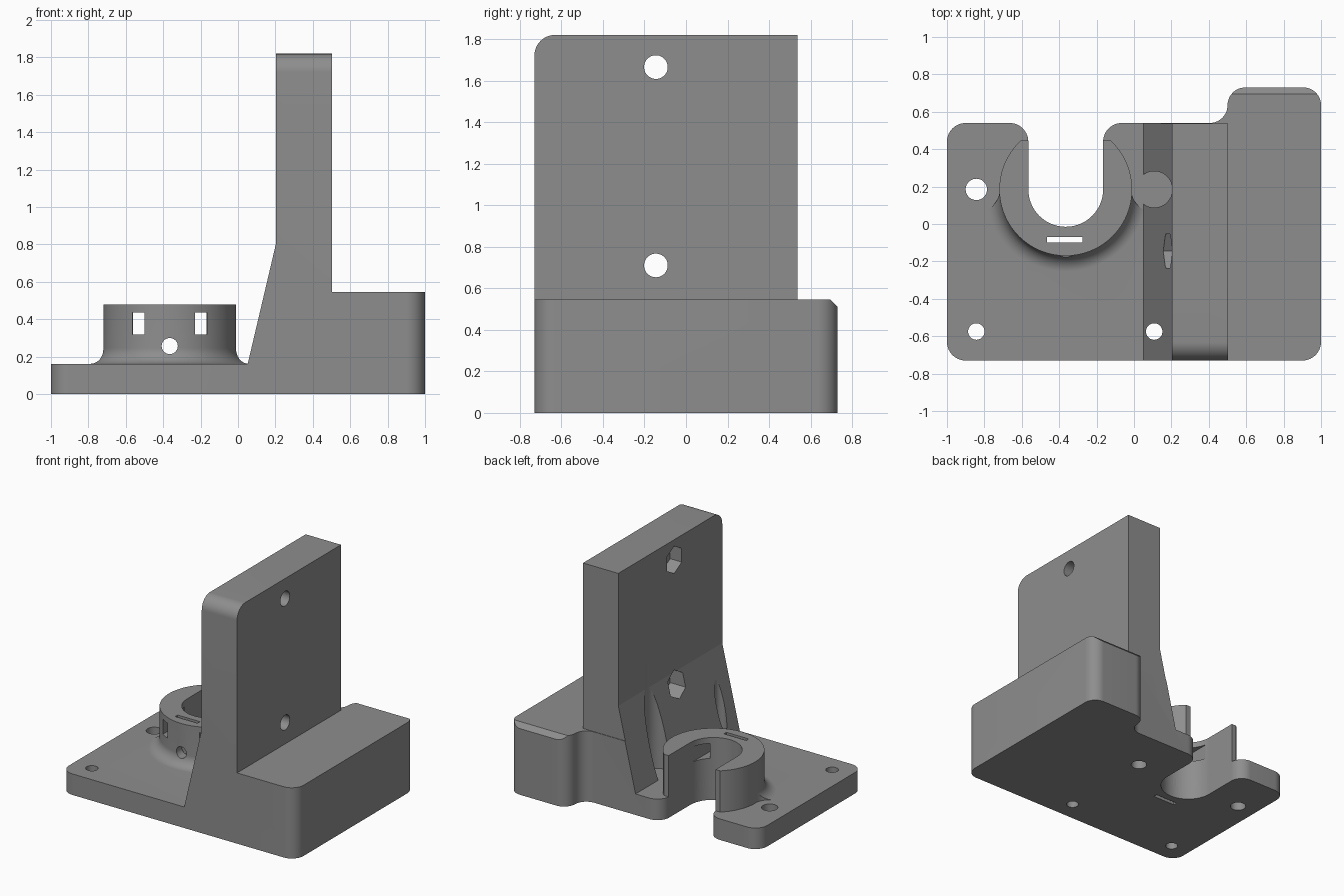
import bpy, bmesh, math
from mathutils import Vector

if "Cube" in bpy.data.objects:
    bpy.data.objects.remove(bpy.data.objects["Cube"])

grey = bpy.data.materials.new("grey plastic")
grey.diffuse_color = (0.27, 0.27, 0.27, 1)
grey.use_nodes = True
grey.node_tree.nodes["Principled BSDF"].inputs["Base Color"].default_value = grey.diffuse_color
CX, CY = -0.365, 0.185          # centre of the U-shaped collar


def rounded(pts, n=14):
    """Outline from (u, v, radius) corners, each turned into an arc."""
    out = []
    for i, (x, y, r) in enumerate(pts):
        p = Vector((x, y))
        if r == 0:
            out.append(p)
            continue
        d1 = (Vector(pts[i - 1][:2]) - p).normalized()
        d2 = (Vector(pts[(i + 1) % len(pts)][:2]) - p).normalized()
        half = d1.angle(d2) / 2
        c = p + (d1 + d2).normalized() * (r / math.sin(half))
        s = p + d1 * (r / math.tan(half)) - c
        e = p + d2 * (r / math.tan(half)) - c
        a0 = math.atan2(s.y, s.x)
        da = (math.atan2(e.y, e.x) - a0 + math.pi) % (2 * math.pi) - math.pi
        for k in range(n + 1):
            a = a0 + da * k / n
            q = c + Vector((math.cos(a), math.sin(a))) * r
            if not out or (q - out[-1]).length > 1e-4:
                out.append(q)
    return out


def make(name, bm):
    bmesh.ops.remove_doubles(bm, verts=bm.verts[:], dist=1e-5)
    bmesh.ops.recalc_face_normals(bm, faces=bm.faces[:])
    me = bpy.data.meshes.new(name)
    bm.to_mesh(me)
    bm.free()
    me.materials.append(grey)
    ob = bpy.data.objects.new(name, me)
    bpy.context.collection.objects.link(ob)
    return ob


def prism(name, pts, axis, lo, hi):
    """Extrude a 2D outline along an axis."""
    place = {'x': lambda u, v, w: (w, u, v),
             'y': lambda u, v, w: (u, w, v),
             'z': lambda u, v, w: (u, v, w)}[axis]
    bm = bmesh.new()
    a = [bm.verts.new(place(p[0], p[1], lo)) for p in pts]
    b = [bm.verts.new(place(p[0], p[1], hi)) for p in pts]
    bm.faces.new(a)
    bm.faces.new(b)
    for i in range(len(a)):
        j = (i + 1) % len(a)
        bm.faces.new((a[i], a[j], b[j], b[i]))
    return make(name, bm)


def rod(name, u, v, r, axis, lo, hi, n=64, turn=0.0):
    pts = [(u + r * math.cos(turn + 2 * math.pi * k / n),
            v + r * math.sin(turn + 2 * math.pi * k / n)) for k in range(n)]
    return prism(name, pts, axis, lo, hi)


def box(name, x0, x1, y0, y1, z0, z1):
    return prism(name, [(x0, y0), (x1, y0), (x1, y1), (x0, y1)], 'z', z0, z1)


def lathe(name, prof, n=96):
    """Closed solid of revolution about the collar axis."""
    bm = bmesh.new()
    rings = [[bm.verts.new((CX + r * math.cos(2 * math.pi * k / n),
                            CY + r * math.sin(2 * math.pi * k / n), z))
              for k in range(n)] for r, z in prof]
    for a, b in zip(rings, rings[1:]):
        for k in range(n):
            j = (k + 1) % n
            bm.faces.new((a[k], a[j], b[j], b[k]))
    bm.faces.new(rings[0])
    bm.faces.new(rings[-1])
    return make(name, bm)


def boolean(ob, tool, op='DIFFERENCE'):
    m = ob.modifiers.new(op, 'BOOLEAN')
    m.object, m.operation, m.solver = tool, op, 'EXACT'
    bpy.context.view_layer.objects.active = ob
    bpy.ops.object.modifier_apply(modifier=m.name)
    bpy.data.objects.remove(tool)


# Bracket body: plan outline, front profile and side profile intersected
body = prism("bracket", rounded([
    (-1, -.73, .1), (1, -.73, .1), (1, .73, .095), (.5, .73, .095),
    (.5, .54, .095), (CX + .2, .54, .1), (CX + .2, CY - .2, .2),
    (CX - .2, CY - .2, .2), (CX - .2, .54, .1), (-1, .54, .1)]), 'z', 0, 1.82)
front = prism("front_profile", [
    (-1.1, -.1), (1.1, -.1), (1.1, .545), (.503, .545), (.503, 1.9),
    (.202, 1.9), (.202, .8), (.052, .162), (-1.1, .162)], 'y', -1, 1)
boolean(body, front, 'INTERSECT')
side = prism("side_profile", rounded([
    (-.73, -.1, 0), (.8, -.1, 0), (.8, .44, 0), (.695, .545, 0),
    (.536, .545, 0), (.536, 1.82, 0), (-.73, 1.82, .1)]), 'x', -1.2, 1.2)
boolean(body, side, 'INTERSECT')

# Collar fillet on the front half, cleared around the screw heads
R, F = .355, .085
prof = [(R + F, .1)] + [
    (R + F - F * math.sin(a), .162 + F - F * math.cos(a))
    for a in [math.pi / 2 * k / 14 for k in range(15)]]
fillet = lathe("collar_fillet", prof)
boolean(fillet, box("back_half", -1.2, .4, CY, 1, 0, 1))
for x in (-.84, .108):
    boolean(fillet, rod("head_clearance", x, CY, .122, 'z', .162, 1))

# Collar ring, opened to the back by the U slot
collar = rod("collar", CX, CY, R, 'z', .1, .48, 96)
boolean(collar, fillet, 'UNION')
boolean(collar, box("tip_trim", -1, .2, .447, 1, 0, 1))
boolean(collar, prism("u_slot", rounded([
    (CX - .2, 1, 0), (CX - .2, CY - .2, .2),
    (CX + .2, CY - .2, .2), (CX + .2, 1, 0)]), 'z', -.2, 1))
boolean(body, collar, 'UNION')

# Collar openings: tie windows, front hole, vertical strap slot
for x0 in (CX - .2, CX + .135):
    boolean(body, box("tie_window", x0, x0 + .065, -.3, .15, .32, .435))
boolean(body, rod("front_hole", CX, .257, .043, 'y', -.4, .1))
boolean(body, box("strap_slot", -.465, -.275, -.1, -.07, -.2, .8))

# Plate screw holes and the head recess in the sloped rib
for x in (-.843, .108):
    for y in (CY, -.575):
        r = .057 if y > 0 else .044
        boolean(body, rod("plate_hole", x, y, r, 'z', -.2, 1))
boolean(body, rod("head_recess", .108, CY, .097, 'z', .162, 1))

# Wall bolt holes with hexagonal nut pockets
for z in (.71, 1.665):
    boolean(body, rod("wall_hole", -.145, z, .057, 'x', 0, .8))
    boolean(body, rod("nut_pocket", -.145, z, .105, 'x', 0, .3, 6, math.pi / 2))

bpy.ops.object.select_all(action='DESELECT')
body.select_set(True)
bpy.context.view_layer.objects.active = body
bpy.ops.object.shade_smooth_by_angle(angle=math.radians(11))
